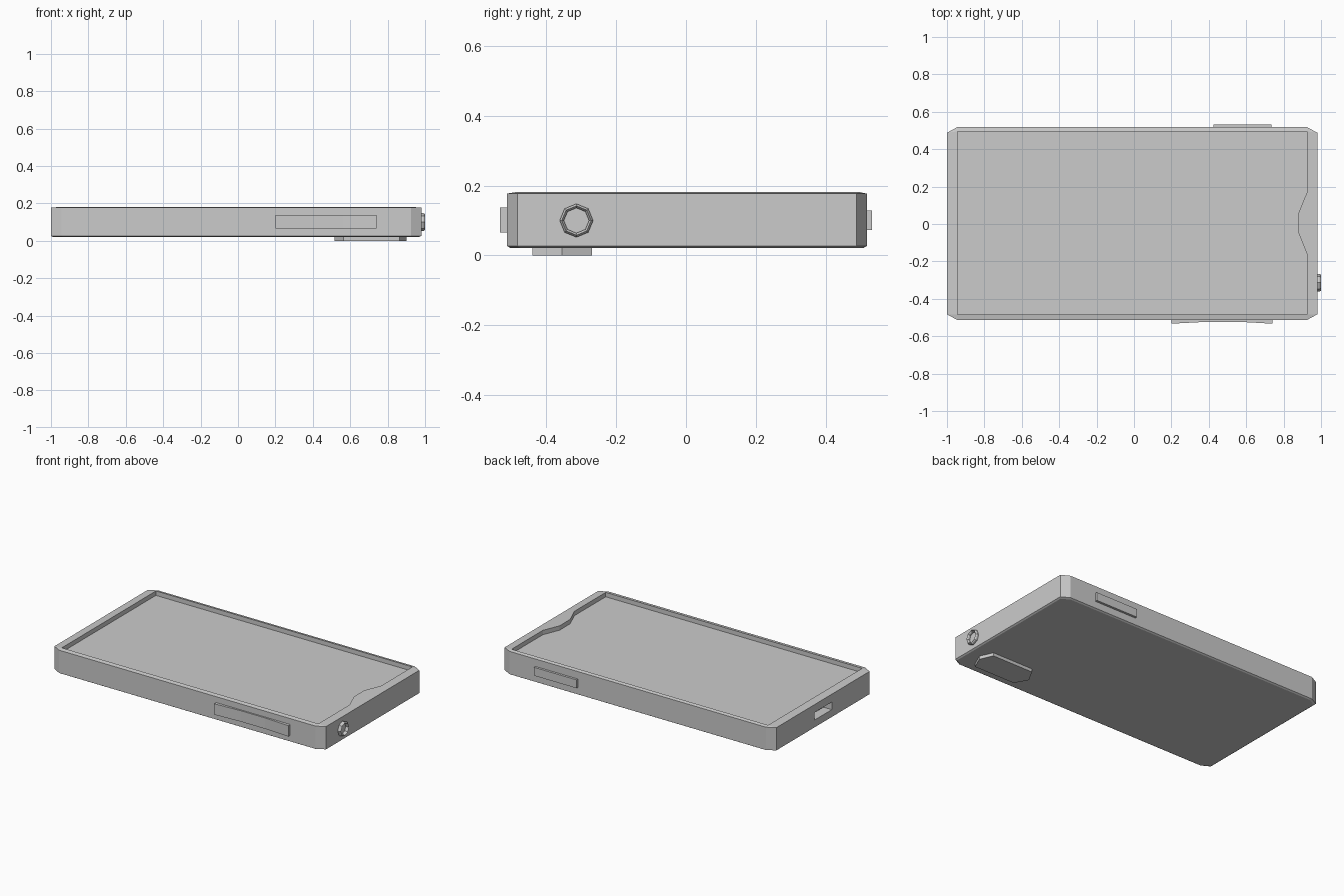
import bpy, bmesh, math

if "Cube" in bpy.data.objects:
    bpy.data.objects.remove(bpy.data.objects["Cube"])


def finish(name, bm):
    bmesh.ops.recalc_face_normals(bm, faces=bm.faces)
    me = bpy.data.meshes.new(name)
    bm.to_mesh(me)
    bm.free()
    ob = bpy.data.objects.new(name, me)
    bpy.context.collection.objects.link(ob)
    return ob


def ring(bm, pts, z):
    return [bm.verts.new((x, y, z)) for x, y in pts]


def bridge(bm, a, b, skip=()):
    n = len(a)
    for i in range(n):
        if i not in skip:
            j = (i + 1) % n
            bm.faces.new((a[i], a[j], b[j], b[i]))


def prism(name, pts, z0, z1):
    bm = bmesh.new()
    a, b = ring(bm, pts, z0), ring(bm, pts, z1)
    bridge(bm, a, b)
    bm.faces.new(a)
    bm.faces.new(b)
    return finish(name, bm)


def octagon(x0, x1, y0, y1, cx, cy):
    return [(x0 + cx, y0), (x1 - cx, y0), (x1, y0 + cy), (x1, y1 - cy),
            (x1 - cx, y1), (x0 + cx, y1), (x0, y1 - cy), (x0, y0 + cy)]


# Body shell with chamfered corners
X0, X1, Y0, Y1 = -1.0, 0.98, -0.513, 0.518
bm = bmesh.new()
base = ring(bm, octagon(X0 + .01, X1 - .01, Y0 + .01, Y1 - .01, .055, .03), .021)
low = ring(bm, octagon(X0, X1, Y0, Y1, .055, .03), .027)
top = ring(bm, octagon(X0, X1, Y0, Y1, .055, .03), .177)
bm.faces.new(base)
bridge(bm, base, low)
bridge(bm, low, top, skip=(6,))

# Charging slot in the left end
slot = [(.09, .075), (-.09, .075), (-.09, .125), (.09, .125)]
mouth = [bm.verts.new((X0, y, z)) for y, z in slot]
back = [bm.verts.new((X0 + .06, y, z)) for y, z in slot]
bridge(bm, [low[6], low[7], top[7], top[6]], mouth)
bridge(bm, mouth, back)
bm.faces.new(back)

# Rim sloping to the screen recess, with the notch at the right end
recess = [(-.945, -.485), (.925, -.485), (.925, -.16), (.88, -.05),
          (.88, .06), (.925, .17), (.925, .495), (-.945, .495)]
lip = ring(bm, recess, .182)
screen = ring(bm, recess, .153)
A, B, C, D = lip[0], lip[1], lip[6], lip[7]
t = top
for f in ((t[0], t[1], B, A), (t[1], t[2], B), (t[2], t[3], *lip[6:0:-1]),
          (t[3], t[4], C), (t[4], t[5], D, C), (t[5], t[6], D),
          (t[6], t[7], A, D), (t[7], t[0], A)):
    bm.faces.new(f)
bridge(bm, lip, screen)
bm.faces.new(screen)
finish("phone_body", bm)

# Side buttons
prism("volume_rocker", [(.20, -.50), (.20, -.533), (.387, -.523), (.564, -.523),
                        (.74, -.533), (.74, -.50)], .066, .138)
prism("power_button", [(.425, .50), (.735, .50), (.735, .533), (.425, .533)], .073, .128)

# Camera pad on the underside
prism("camera_pad", [(.516, -.355), (.564, -.44), (.863, -.44), (.901, -.355),
                     (.863, -.27), (.564, -.27)], 0, .03)

# Headphone jack ring
bm = bmesh.new()
loops = []
for r, x in ((.048, .97), (.048, .992), (.042, 1.0), (.036, .992), (.036, .97)):
    loops.append([bm.verts.new((x, -.314 + r * math.cos(i * math.pi / 4),
                                .1 + r * math.sin(i * math.pi / 4))) for i in range(8)])
for i in range(5):
    bridge(bm, loops[i], loops[(i + 1) % 5])
finish("headphone_jack", bm)
